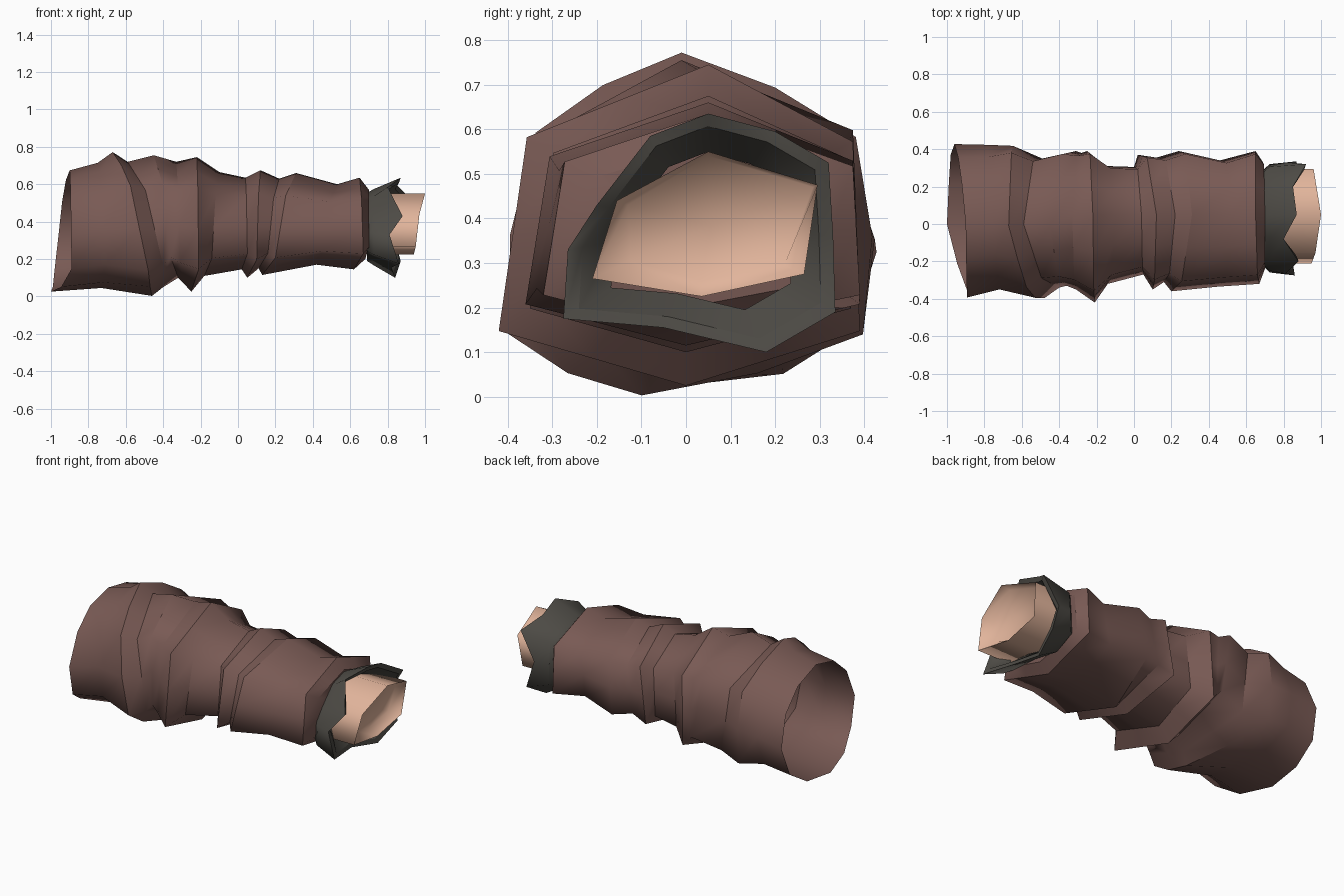
import bpy, bmesh, math

if "Cube" in bpy.data.objects:
    bpy.data.objects.remove(bpy.data.objects["Cube"])


def material(name, rgb):
    m = bpy.data.materials.new(name)
    m.diffuse_color = (*rgb, 1)
    m.use_nodes = True
    m.node_tree.nodes["Principled BSDF"].inputs["Base Color"].default_value = m.diffuse_color
    return m


def loft(name, rings, mat, cap_end=False, dome=0.0, crease=30, sharp_rings=()):
    """Skin equal-length point rings into one sheet, smooth around, creased between rings."""
    bm = bmesh.new()
    vs = [[bm.verts.new(p) for p in r] for r in rings]
    n = len(rings[0])
    hoops = []
    for a, b in zip(vs, vs[1:]):
        for i in range(n):
            j = (i + 1) % n
            bm.faces.new((a[i], b[i], b[j], a[j]))
    if cap_end:
        c = [sum(p[k] for p in rings[-1]) / n for k in range(3)]
        mid = bm.verts.new((c[0] + dome, c[1], c[2]))
        for i in range(n):
            bm.faces.new((vs[-1][i], mid, vs[-1][(i + 1) % n]))
    bm.normal_update()
    for f in bm.faces:
        f.smooth = True
    # only the hoop edges may crease
    for k, r in enumerate(vs):
        for i in range(n):
            e = bm.edges.get((r[i], r[(i + 1) % n]))
            if k in sharp_rings or e.calc_face_angle(0) > math.radians(crease):
                e.smooth = False
    me = bpy.data.meshes.new(name)
    bm.to_mesh(me)
    bm.free()
    me.materials.append(mat)
    ob = bpy.data.objects.new(name, me)
    bpy.context.collection.objects.link(ob)
    return ob


brown = material("brown cloth", (0.19, 0.102, 0.089))
grey = material("dark grey cloth", (0.075, 0.07, 0.06))
skin = material("skin", (0.76, 0.46, 0.33))


# Sleeve fold: pointed hexagon with edge midpoints; bulge rounds it toward twelve sides
def fold(xt, zt, xb, zb, xk, yk, xf, yf, yt=.05, yb=0.0, bulge=0.0):
    h = zt - zb
    hi, lo = zb + 0.76 * h, zb + 0.17 * h
    hexa = [(xt, yt, zt),
            ((xt + xk) / 2, yk * 0.96, hi), (xk, yk, lo),
            (xb, yb, zb),
            (xf, yf, lo), ((xt + xf) / 2, yf * 0.85, hi + .01)]
    zc = (zt + zb) / 2
    pts = []
    for i, p in enumerate(hexa):
        q = hexa[(i + 1) % 6]
        s = 1 - bulge * (.2 if i in (0, 3) else .8)
        pts.append((p[0], p[1] * s, zc + (p[2] - zc) * s))
        s = 1 + bulge
        pts.append(((p[0] + q[0]) / 2, (p[1] + q[1]) / 2 * s,
                    zc + ((p[2] + q[2]) / 2 - zc) * s))
    return pts


folds = [
    (-.90, .68, -1.0, .02, -.98, .40, -.89, -.39, 0, 0, .09),
    (-.75, .72, -.73, .04, -.80, .40, -.71, -.35, 0, 0, .08),
    (-.67, .775, -.46, .00, -.64, .41, -.48, -.41, -.01, -.1, .04),
    (-.59, .72, -.40, .05, -.49, .35, -.40, -.34, 0, -.05),
    (-.45, .755, -.32, .10, -.31, .39, -.36, -.33, -.01, 0),
    (-.33, .72, -.29, .07, -.28, .38, -.31, -.35),
    (-.22, .745, -.25, .025, -.25, .39, -.21, -.42),
    (-.10, .665, -.18, .11, -.15, .31, -.14, -.32),
    (.04, .635, .02, .145, .00, .305, .05, -.27),
    (.12, .675, .05, .10, .02, .37, .10, -.35),
    (.22, .63, .11, .15, .12, .355, .16, -.31),
    (.31, .66, .13, .115, .24, .39, .20, -.36),
    (.53, .60, .42, .17, .46, .34, .45, -.335),
    (.65, .635, .62, .145, .65, .39, .67, -.32),
    (.70, .57, .68, .20, .69, .33, .70, -.24),
]
loft("sleeve", [fold(*f) for f in folds], brown, cap_end=True)

# Cuff: ragged rim that flares out of the sleeve and folds back to the wrist
rim = [(.92, .32, .525), (.85, .20, .595), (.87, .05, .635), (.80, -.08, .585),
       (.88, -.20, .43), (.81, -.265, .33), (.86, -.275, .175), (.82, -.05, .155),
       (.84, .18, .10), (.87, .335, .19), (.82, .33, .36)]
rim.reverse()


def scaled(sy, sz, x=None, dx=0.0):
    return [(p[0] + dx if x is None else x,
             .04 + (p[1] - .04) * sy, .38 + (p[2] - .38) * sz) for p in rim]


loft("cuff", [scaled(.84, .68, .69), scaled(.95, .76, .725), rim,
              scaled(.89, .89, dx=-.01), scaled(.66, .66, .75)], grey,
     sharp_rings=(2,))

# Wrist: short six-sided stump with a shallow hollow end
outline = [(.05, .55), (.295, .475), (.265, .275),
           (.035, .225), (-.21, .265), (-.155, .44)]
inner = [(.05, .54), (.285, .47), (.22, .295),
         (.035, .26), (-.125, .305), (-.13, .43)]
end_x = [1.0, .96, .945, .94, .95, .97]
loft("wrist", [[(.72, y, z) for y, z in outline],
               [(x, y, z) for x, (y, z) in zip(end_x, outline)],
               [(x - .06, y, z) for x, (y, z) in zip(end_x, inner)]],
     skin, cap_end=True, dome=.03, crease=80, sharp_rings=(1,))
